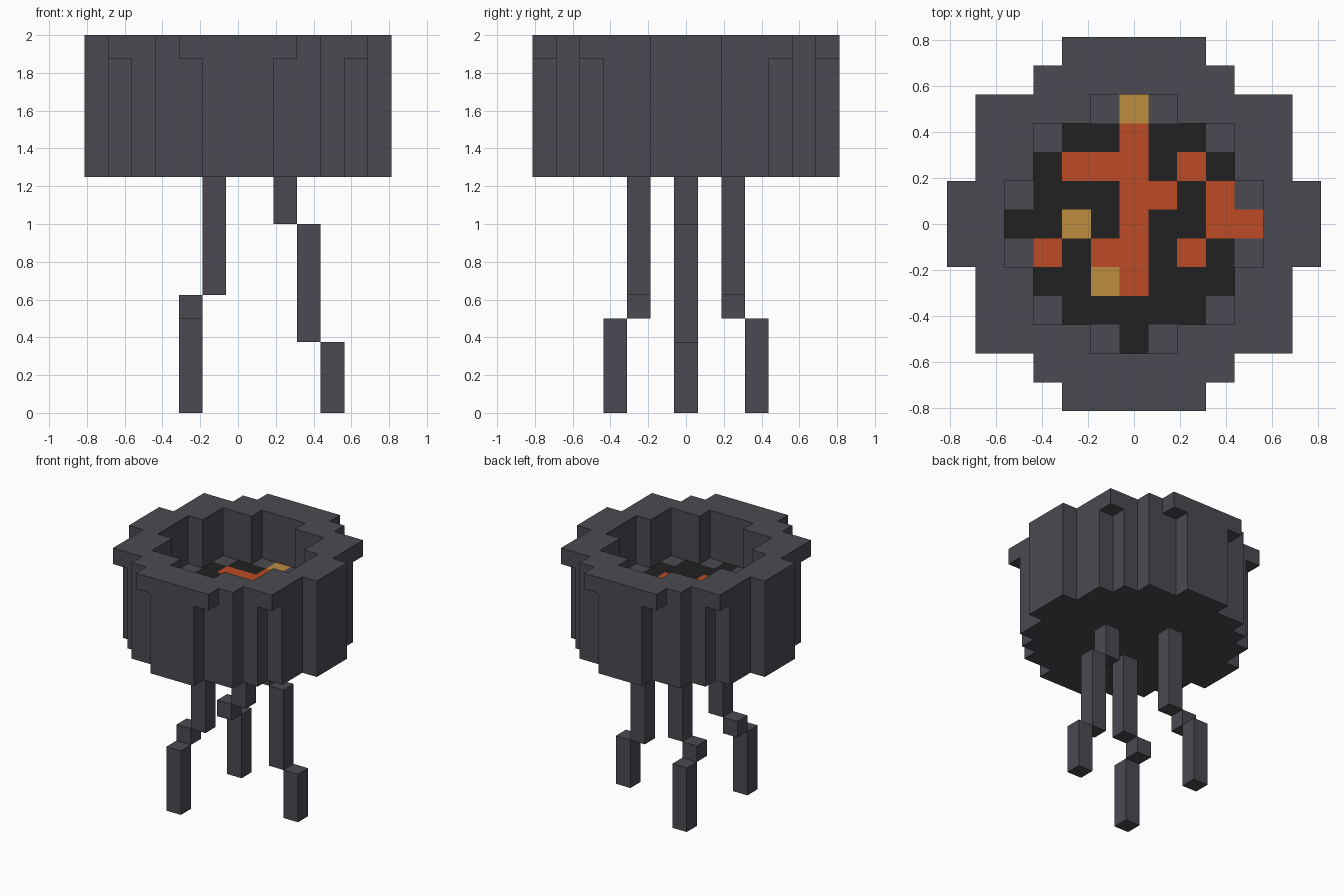
import bpy, bmesh, math
from mathutils import Vector

cube = bpy.data.objects.get("Cube")
if cube:
    bpy.data.objects.remove(cube, do_unlink=True)

U = 0.125  # size of one block


def material(name, rgb):
    m = bpy.data.materials.new(name)
    m.use_nodes = True
    m.diffuse_color = (*rgb, 1)
    bsdf = m.node_tree.nodes["Principled BSDF"]
    bsdf.inputs["Base Color"].default_value = (*rgb, 1)
    bsdf.inputs["Roughness"].default_value = 0.9
    return m


MATS = [material("iron_grey", (0.070, 0.068, 0.083)),
        material("charcoal_black", (0.015, 0.015, 0.015)),
        material("ember_orange", (0.515, 0.069, 0.018)),
        material("flame_yellow", (0.515, 0.262, 0.045))]
GREY = 0

blocks = {}  # (i, j, k) -> (part name, material index)


def fill(part, cells, k0, k1, mat=GREY):
    for i, j in cells:
        for k in range(k0, k1):
            blocks[i, j, k] = (part, mat)


# Footprints, given as the half width of each row away from the middle
def footprint(half_widths):
    n = len(half_widths) - 1
    return {(i, j) for j in range(-n, n + 1)
            for i in range(-half_widths[abs(j)], half_widths[abs(j)] + 1)}


rim_outline = footprint([6, 6, 5, 5, 5, 3, 2])
bowl_outline = footprint([6, 6, 5, 5, 4, 3, 1])
opening = footprint([4, 4, 3, 3, 1])

# Bowl with a thick base, and an overhanging rim
fill("bowl", bowl_outline, 10, 12)
fill("bowl", bowl_outline, 12, 13)
fill("bowl", bowl_outline - opening, 13, 15)
fill("rim", rim_outline - opening, 15, 16)

# Coal bed, back row first: # coal, o ember, y flame, . bowl
COALS = ["....y....",
         "..##o##..",
         ".#ooo#o#.",
         ".###oo#o.",
         "##y#o##oo",
         ".o#oo#o#.",
         ".##yo###.",
         "..#####..",
         "....#...."]
for r, row in enumerate(COALS):
    for c, mark in enumerate(row):
        if mark != ".":
            fill("coal_bed", [(c - 4, 4 - r)], 12, 13, ".#oy".index(mark))

# Three stepped legs
fill("front_leg", [(-1, -2)], 5, 10)
fill("front_leg", [(-2, -2)], 4, 5)
fill("front_leg", [(-2, -3)], 0, 4)
fill("back_leg", [(-1, 2)], 5, 10)
fill("back_leg", [(-2, 2)], 4, 5)
fill("back_leg", [(-2, 3)], 0, 4)
fill("left_leg", [(2, 0)], 8, 10)
fill("left_leg", [(3, 0)], 3, 8)
fill("left_leg", [(4, 0)], 0, 3)


def build(part):
    """Mesh the exposed block sides of one part and merge flat regions."""
    bm = bmesh.new()
    for cell, (name, mat) in blocks.items():
        if name != part:
            continue
        centre = Vector((cell[0], cell[1], cell[2] + 0.5))
        for axis in range(3):
            for sign in (-1, 1):
                n = Vector((0, 0, 0))
                n[axis] = sign
                if tuple(int(a + b) for a, b in zip(cell, n)) in blocks:
                    continue
                a = Vector((0, 0, 0))
                a[(axis + 1) % 3] = 0.5
                b = n.cross(a)
                corners = (a + b, b - a, -a - b, a - b)
                face = bm.faces.new([bm.verts.new((centre + n / 2 + q) * U)
                                     for q in corners])
                face.material_index = mat
    bmesh.ops.remove_doubles(bm, verts=bm.verts, dist=0.001)
    bmesh.ops.dissolve_limit(bm, angle_limit=math.radians(1), verts=bm.verts,
                             edges=bm.edges, delimit={"MATERIAL"})
    mesh = bpy.data.meshes.new(part)
    bm.to_mesh(mesh)
    bm.free()
    for m in MATS:
        mesh.materials.append(m)
    bpy.context.collection.objects.link(bpy.data.objects.new(part, mesh))


for part in ("bowl", "rim", "coal_bed", "front_leg", "back_leg", "left_leg"):
    build(part)
